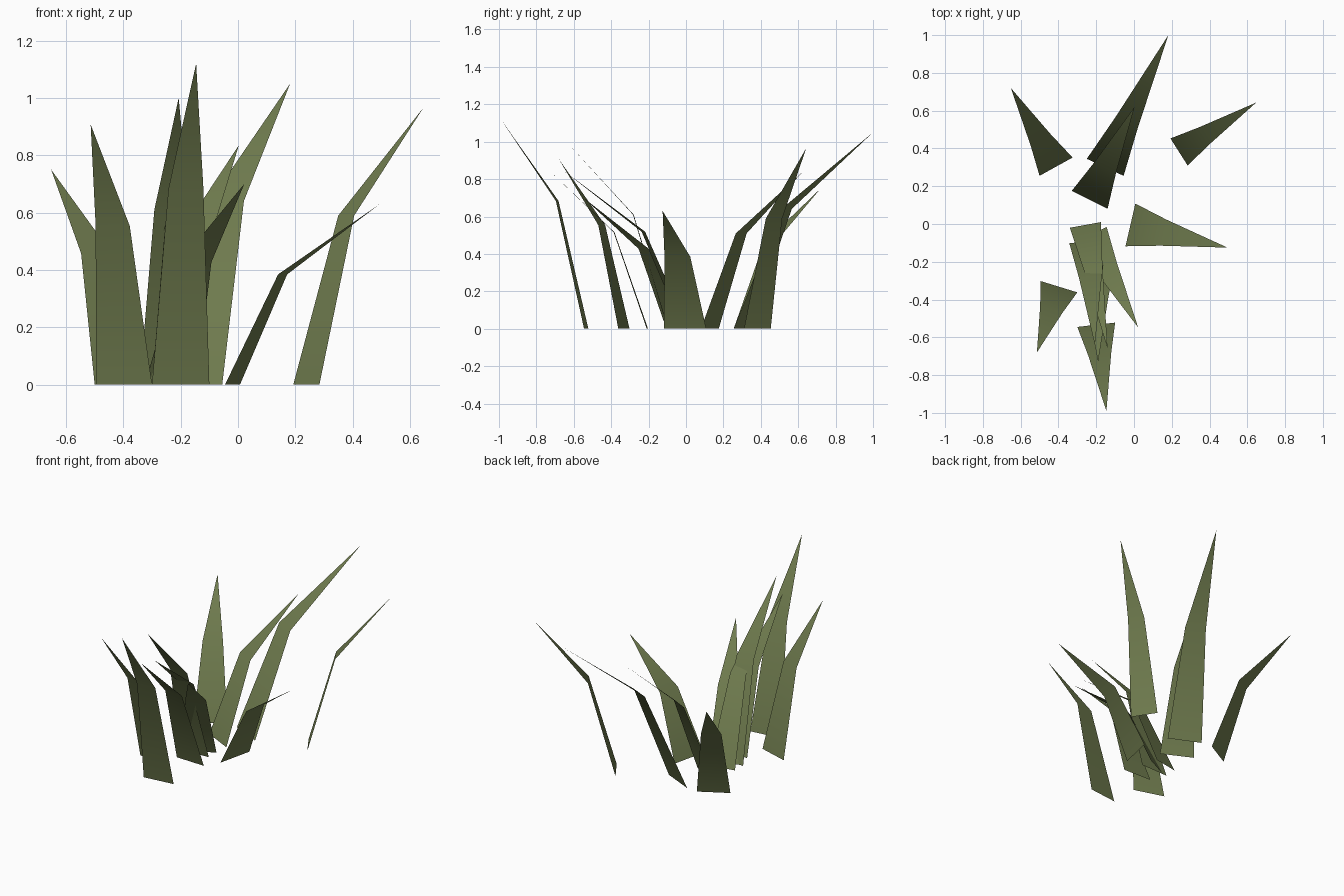
import bpy
from mathutils import Vector

cube = bpy.data.objects.get("Cube")
if cube:
    bpy.data.objects.remove(cube, do_unlink=True)

# One olive green for every blade
COLOUR = (0.16, 0.2, 0.077, 1.0)
green = bpy.data.materials.new("olive_green")
green.use_nodes = True
green.diffuse_color = COLOUR
bsdf = green.node_tree.nodes["Principled BSDF"]
bsdf.inputs["Base Color"].default_value = COLOUR
bsdf.inputs["Roughness"].default_value = 0.9

LEAN = 0.34    # how far the bend has travelled towards the tip
TAPER = 0.61   # width and height of the bend, relative to base and tip


def blade(name, left, right, tip):
    """Bent grass blade: a tapering quad below, a pointed triangle above."""
    a, b = Vector((*left, 0)), Vector((*right, 0))
    tip = Vector(tip)
    middle = (a + b) / 2
    bend = middle.lerp(tip, LEAN)
    bend.z = tip.z * TAPER
    half = (b - a) / 2 * TAPER
    mesh = bpy.data.meshes.new(name)
    mesh.from_pydata([a, b, bend + half, bend - half, tip], [],
                     [(0, 1, 2, 3), (3, 2, 4)])
    mesh.materials.append(green)
    mesh.shade_smooth()
    obj = bpy.data.objects.new(name, mesh)
    bpy.context.collection.objects.link(obj)


# Blades leaning back
blade("back_right_blade", (-0.50, 0.255), (-0.325, 0.352), (-0.652, 0.72, 0.75))
blade("back_tall_blade", (-0.25, 0.345), (-0.055, 0.255), (0.182, 1.0, 1.05))
blade("back_inner_blade", (-0.33, 0.175), (-0.14, 0.08), (0.003, 0.62, 0.835))

# Blades leaning to the left side
blade("back_left_blade", (0.193, 0.453), (0.284, 0.31), (0.647, 0.643, 0.966))
blade("left_low_blade", (-0.045, -0.118), (0.007, 0.108), (0.495, -0.125, 0.63))

# Blades leaning forward
blade("front_right_blade", (-0.495, -0.302), (-0.30, -0.362), (-0.514, -0.68, 0.907))
blade("front_tall_blade", (-0.30, -0.545), (-0.10, -0.522), (-0.146, -0.99, 1.12))
blade("front_upright_blade", (-0.343, -0.10), (-0.145, -0.094), (-0.207, -0.64, 1.0))
blade("front_inner_blade", (-0.34, -0.02), (-0.175, 0.01), (-0.14, -0.66, 0.85))
blade("front_middle_blade", (-0.30, -0.203), (-0.10, -0.21), (-0.19, -0.73, 0.845))
blade("front_left_blade", (-0.325, -0.105), (-0.145, -0.015), (0.022, -0.548, 0.70))
